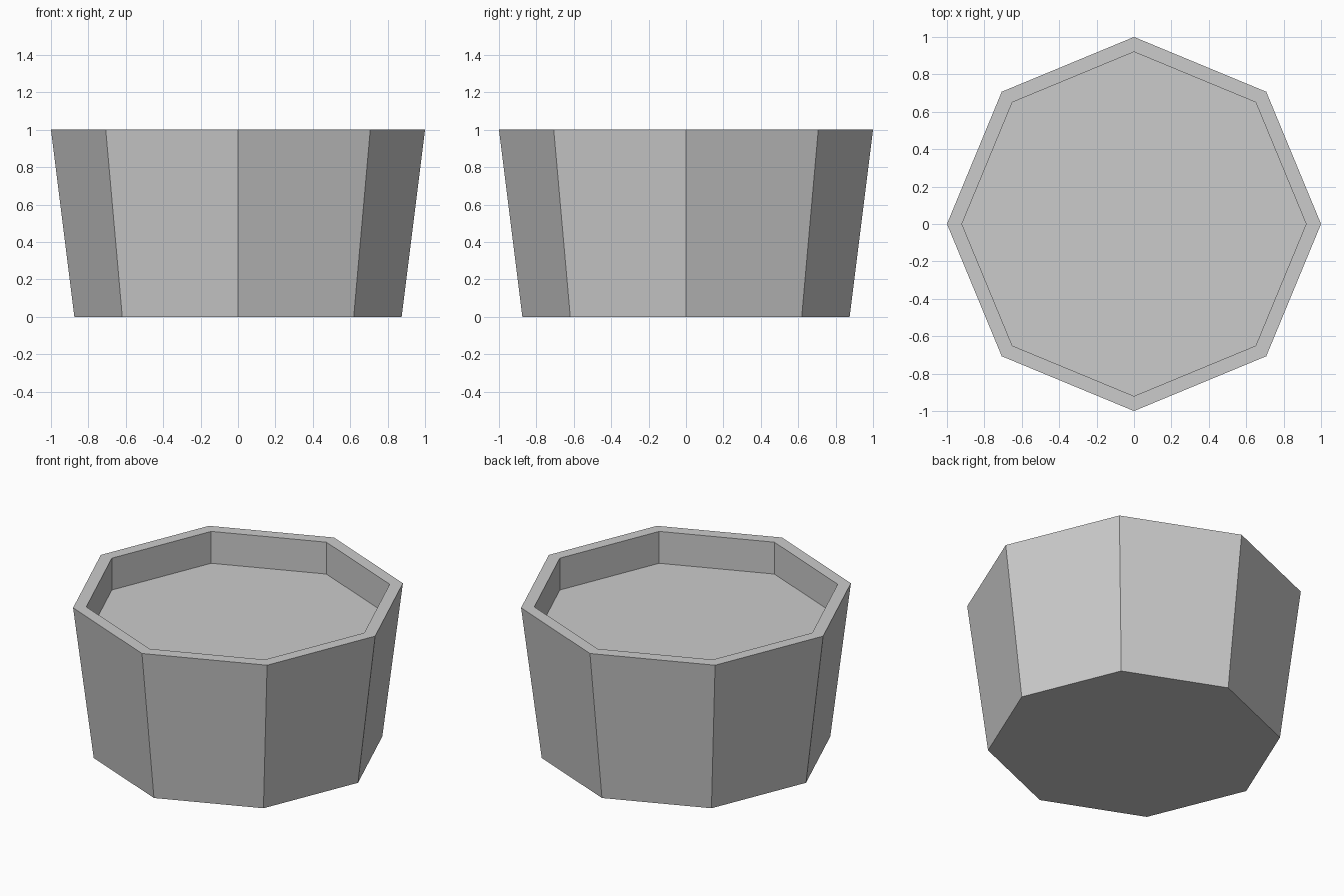
import bpy
import bmesh
from math import cos, sin, pi

default = bpy.data.objects.get("Cube")
if default:
    bpy.data.objects.remove(default, do_unlink=True)

SIDES = 8

# Single plain grey material
grey = bpy.data.materials.new("plain grey")
grey.use_nodes = True
colour = (0.6, 0.6, 0.6, 1.0)
grey.diffuse_color = colour
grey.node_tree.nodes["Principled BSDF"].inputs["Base Color"].default_value = colour


def ring(bm, radius, z):
    """Add one octagonal ring of vertices with corners on the axes."""
    angles = [2 * pi * i / SIDES for i in range(SIDES)]
    return [bm.verts.new((radius * cos(a), radius * sin(a), z)) for a in angles]


# Profile: tapered outer wall, flat rim, upright inner wall, recessed floor
profile = [(0.875, 0.0), (1.0, 1.0), (0.92, 1.0), (0.92, 0.79)]
bm = bmesh.new()
rings = [ring(bm, r, z) for r, z in profile]
for low, high in zip(rings, rings[1:]):
    for i in range(SIDES):
        j = (i + 1) % SIDES
        bm.faces.new((low[i], low[j], high[j], high[i]))

# Underside and recessed floor
bm.faces.new(list(reversed(rings[0])))
bm.faces.new(rings[-1])
bmesh.ops.recalc_face_normals(bm, faces=bm.faces)

mesh = bpy.data.meshes.new("octagonal_pot")
bm.to_mesh(mesh)
bm.free()
mesh.materials.append(grey)
pot = bpy.data.objects.new("octagonal_pot", mesh)
bpy.context.collection.objects.link(pot)
